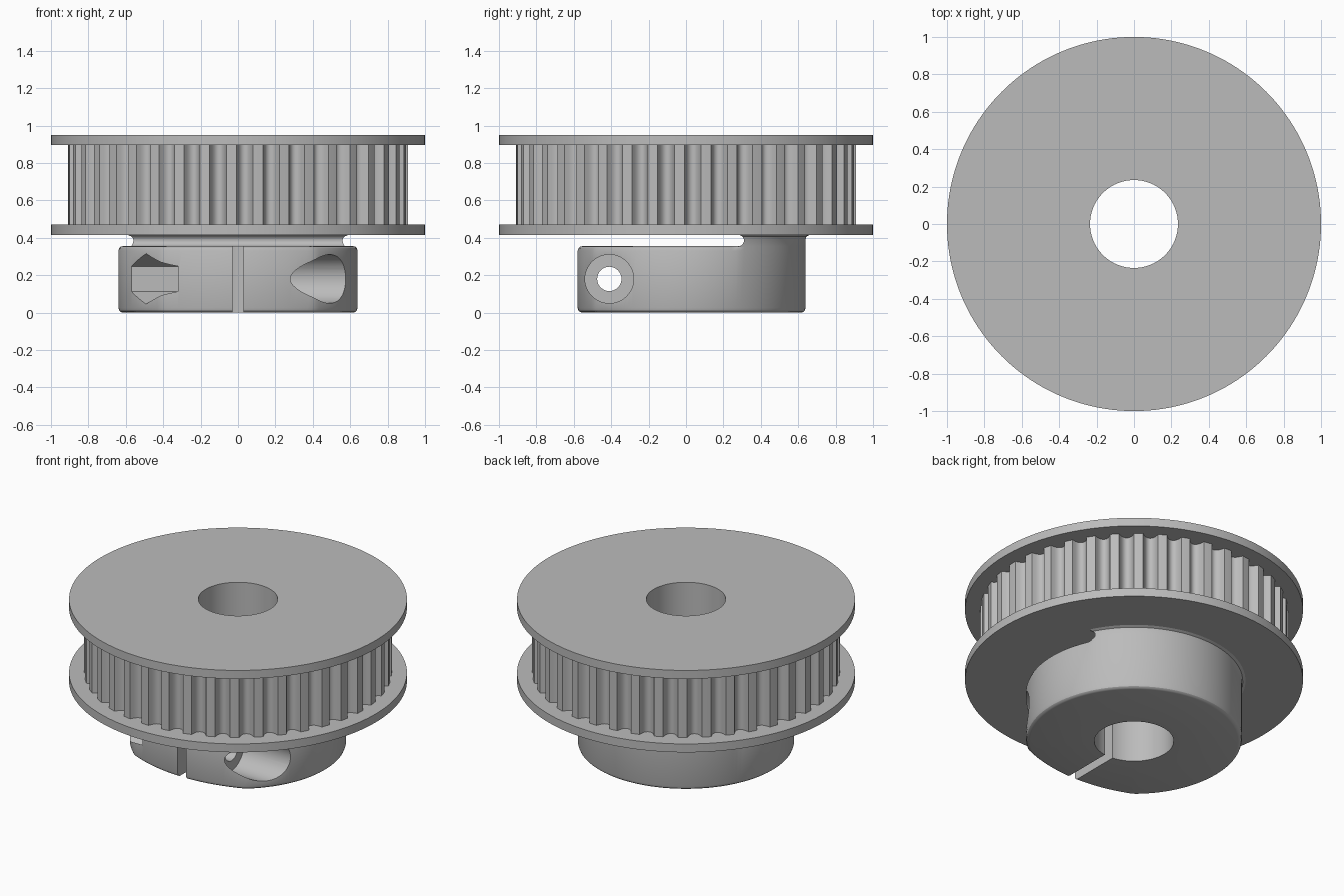
import bpy
import bmesh
from math import sin, cos, pi, tau, sqrt

if "Cube" in bpy.data.objects:
    bpy.data.objects.remove(bpy.data.objects["Cube"], do_unlink=True)

# One plain metal colour
GREY = (0.5, 0.5, 0.5, 1.0)
metal = bpy.data.materials.new("grey_metal")
metal.use_nodes = True
metal.diffuse_color = GREY
metal.node_tree.nodes["Principled BSDF"].inputs["Base Color"].default_value = GREY

BORE = 0.235
SEGMENTS = 160


def make_object(name, bm):
    bmesh.ops.recalc_face_normals(bm, faces=bm.faces[:])
    mesh = bpy.data.meshes.new(name)
    bm.to_mesh(mesh)
    bm.free()
    mesh.materials.append(metal)
    obj = bpy.data.objects.new(name, mesh)
    bpy.context.collection.objects.link(obj)
    return obj


def activate(obj):
    bpy.ops.object.select_all(action='DESELECT')
    obj.select_set(True)
    bpy.context.view_layer.objects.active = obj


def smooth(obj):
    activate(obj)
    bpy.ops.object.shade_smooth_by_angle(angle=pi / 6)


def ring(name, heights, radius, count=SEGMENTS):
    """Bored solid: stacked outer loops, closed through the bore wall."""
    levels = [(z, radius) for z in heights]
    levels += [(z, lambda a, h: BORE) for z in (heights[-1], heights[0])]
    bm = bmesh.new()
    loops = []
    for z, rule in levels:
        loop = []
        for i in range(count):
            a = tau * i / count
            r = rule(a, z)
            loop.append(bm.verts.new((r * cos(a), r * sin(a), z)))
        loops.append(loop)
    for k, low in enumerate(loops):
        high = loops[(k + 1) % len(loops)]
        for i in range(count):
            j = (i + 1) % count
            bm.faces.new((low[i], low[j], high[j], high[i]))
    return make_object(name, bm)


def prism(name, profile, x0, x1):
    """Extrude a (y, z) profile along x."""
    bm = bmesh.new()
    face = bm.faces.new([bm.verts.new((x0, y, z)) for y, z in profile])
    grown = bmesh.ops.extrude_face_region(bm, geom=[face])["geom"]
    verts = [v for v in grown if isinstance(v, bmesh.types.BMVert)]
    bmesh.ops.translate(bm, verts=verts, vec=(x1 - x0, 0, 0))
    return make_object(name, bm)


def arc(y, z, r, count, start=0.0, sweep=tau, closed=True):
    steps = count if closed else count - 1
    return [(y + r * cos(start + sweep * i / steps),
             z + r * sin(start + sweep * i / steps)) for i in range(count)]


def cut(obj, cutter):
    cutter.hide_render = True
    activate(obj)
    mod = obj.modifiers.new("cut", 'BOOLEAN')
    mod.operation = 'DIFFERENCE'
    mod.solver = 'EXACT'
    mod.object = cutter
    bpy.ops.object.modifier_apply(modifier=mod.name)
    bpy.data.objects.remove(cutter, do_unlink=True)


# Flanges
for name, z in (("lower_flange", 0.415), ("upper_flange", 0.895)):
    smooth(ring(name, (z, z + 0.055), lambda a, h: 1.0))

# Toothed rim: round-bottomed grooves between flat-topped teeth
TEETH, STEPS = 40, 16


def tooth_radius(a, z):
    phase = ((a + pi / 2) * TEETH / tau + 0.25) % 1.0
    d = abs(phase - 0.5) / 0.28
    return 0.91 - (0.052 * sqrt(1 - d * d) if d < 1 else 0)


smooth(ring("toothed_rim", (0.47, 0.895), tooth_radius, TEETH * STEPS))


# Clamping hub: round, with a flatter front, softened edges and a root fillet
def hub_radius(a, z):
    c = 0.42
    r = min(0.64, c * sin(a) + sqrt(1 - (c * cos(a)) ** 2))
    edge = 0.025
    if z < edge:
        return r - edge + sqrt(edge ** 2 - (edge - z) ** 2)
    if r * sin(a) < 0.29:
        t = min(max(z - 0.33, 0), edge)
        return r - edge + sqrt(edge ** 2 - t ** 2)
    t = max(z - 0.395, 0)
    return r + 0.02 - sqrt(0.02 ** 2 - min(t, 0.02) ** 2)


hub = ring("clamp_hub",
           (0, 0.003, 0.01, 0.025, 0.33, 0.345, 0.352, 0.355, 0.395, 0.407, 0.415),
           hub_radius)

# Relief gap under the flange, rounded at its end
gap = [(-1, 0.355)] + arc(0.28, 0.385, 0.03, 12, -pi / 2, pi, False)
gap += [(0.28, 0.43), (-1, 0.43)]
cut(hub, prism("relief_gap", gap, -1, 1))

# Clamp slit, screw hole, screw head recess and nut pocket
cut(hub, prism("clamp_slit", [(-1, -0.1), (-0.1, -0.1), (-0.1, 0.5), (-1, 0.5)], -0.03, 0.03))
SCREW = (-0.41, 0.18)
cut(hub, prism("screw_hole", arc(*SCREW, 0.065, 32), -0.9, 0.9))
cut(hub, prism("screw_head_recess", arc(*SCREW, 0.13, 48), 0.24, 1))
cut(hub, prism("nut_pocket", arc(*SCREW, 0.135, 6, pi / 2), -1, -0.27))
smooth(hub)
